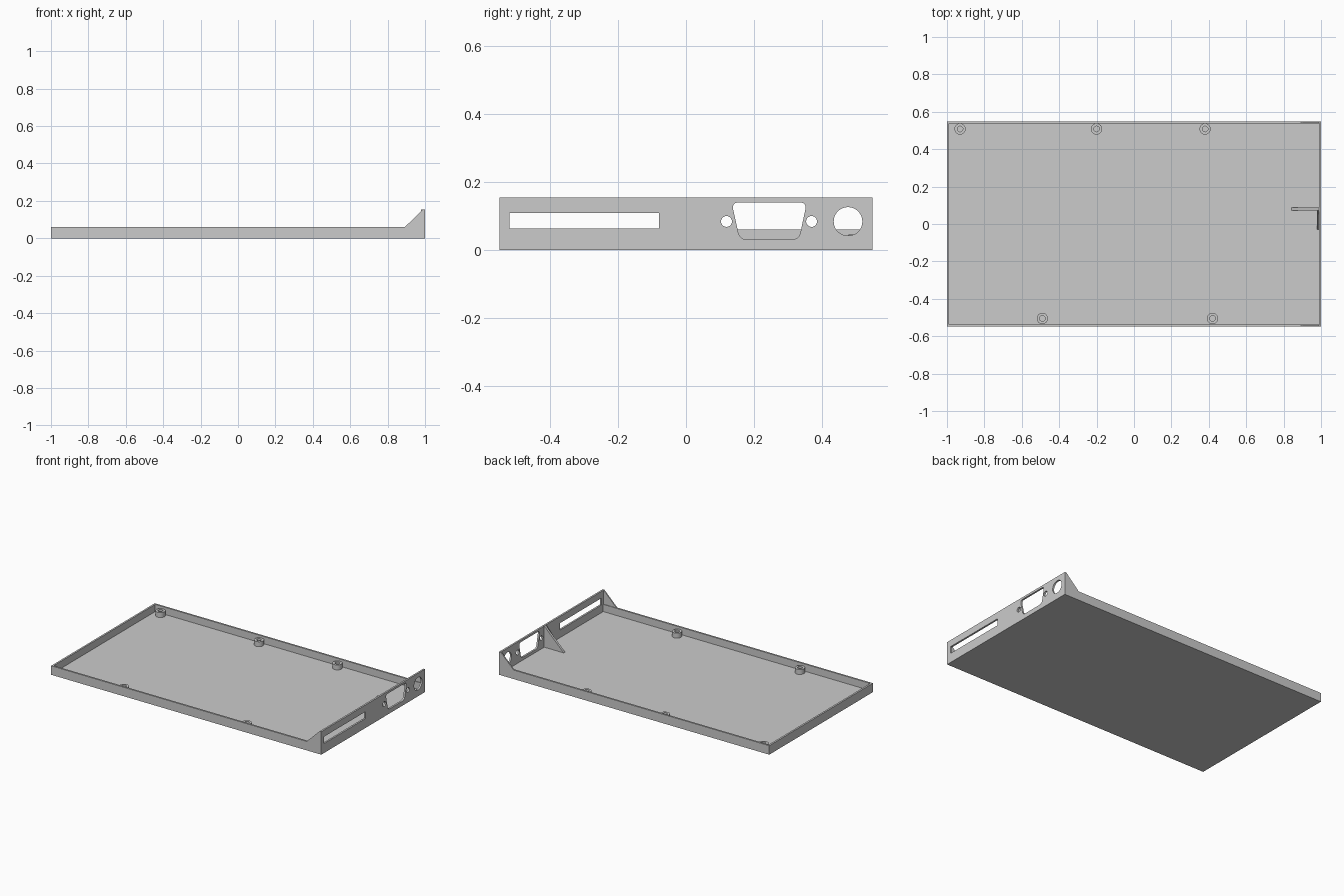
import bpy, bmesh, math
from mathutils import Matrix, Vector

if "Cube" in bpy.data.objects:
    bpy.data.objects.remove(bpy.data.objects["Cube"], do_unlink=True)

HX, HY = 1.0, 0.548           # half length, half width
WALL, FLOOR = 0.012, 0.012    # sheet thicknesses
RIM, TOP = 0.06, 0.154        # wall height, connector panel height

grey = bpy.data.materials.new("plain_grey")
grey.use_nodes = True
colour = (0.6, 0.6, 0.6, 1)
grey.diffuse_color = colour
grey.node_tree.nodes["Principled BSDF"].inputs["Base Color"].default_value = colour

# Profile planes: drawn in (x, y), (y, z) or (x, z), extruded along the third axis
AXES = {
    "xy": Matrix.Identity(3),
    "yz": Matrix(((0, 0, 1), (1, 0, 0), (0, 1, 0))),
    "xz": Matrix(((1, 0, 0), (0, 0, -1), (0, 1, 0))),
}


def plate(name, plane, start, end, *outlines):
    """Fill the outlines (inner ones become holes) and extrude from start to end."""
    curve = bpy.data.curves.new(name, "CURVE")
    curve.dimensions, curve.fill_mode = "2D", "BOTH"
    curve.extrude = abs(end - start) / 2
    for pts in outlines:
        spline = curve.splines.new("POLY")
        spline.points.add(len(pts) - 1)
        for p, (u, v) in zip(spline.points, pts):
            p.co = (u, v, 0, 1)
        spline.use_cyclic_u = True
    helper = bpy.data.objects.new(name + "_outline", curve)
    mesh = bpy.data.meshes.new_from_object(helper)
    bpy.data.objects.remove(helper)
    bpy.data.curves.remove(curve)
    middle = (start + end) / 2 * (-1 if plane == "xz" else 1)
    mesh.transform(AXES[plane].to_4x4() @ Matrix.Translation((0, 0, middle)))
    bm = bmesh.new()
    bm.from_mesh(mesh)
    bmesh.ops.remove_doubles(bm, verts=bm.verts, dist=1e-5)
    bmesh.ops.recalc_face_normals(bm, faces=bm.faces)
    bm.to_mesh(mesh)
    bm.free()
    mesh.name = name
    mesh.materials.clear()
    mesh.materials.append(grey)
    obj = bpy.data.objects.new(name, mesh)
    bpy.context.collection.objects.link(obj)
    bpy.ops.object.select_all(action="DESELECT")
    obj.select_set(True)
    bpy.context.view_layer.objects.active = obj
    bpy.ops.object.shade_smooth_by_angle(angle=math.radians(30))
    return obj


def rect(u0, v0, u1, v1):
    return [(u0, v0), (u1, v0), (u1, v1), (u0, v1)]


def circle(u, v, r, n=32):
    return [(u + r * math.cos(math.tau * i / n), v + r * math.sin(math.tau * i / n))
            for i in range(n)]


def rounded(corners, cut, steps=6):
    """Round each corner of a polygon."""
    pts = []
    for i, c in enumerate(corners):
        c = Vector(c)
        a = c + (Vector(corners[i - 1]) - c).normalized() * cut
        b = c + (Vector(corners[(i + 1) % len(corners)]) - c).normalized() * cut
        for k in range(steps + 1):
            t = k / steps
            pts.append(tuple(a * (1 - t) ** 2 + c * 2 * t * (1 - t) + b * t * t))
    return pts


# Tray floor and rim
plate("floor", "xy", 0, FLOOR, rect(-HX, -HY, HX - WALL, HY))
inner = HX - WALL
plate("rim_wall", "xy", FLOOR, RIM,
      [(inner, -HY), (inner, WALL - HY), (-inner, WALL - HY), (-inner, HY - WALL),
       (inner, HY - WALL), (inner, HY), (-HX, HY), (-HX, -HY)])

# Connector panel with its openings
d_shape = rounded([(0.158, 0.031), (0.332, 0.031), (0.355, 0.14), (0.134, 0.14)], 0.022)
plate("connector_panel", "yz", inner, HX,
      rect(-HY, 0, HY, TOP),
      rect(-0.518, 0.063, -0.079, 0.109),
      d_shape,
      circle(0.119, 0.084, 0.016),
      circle(0.369, 0.084, 0.016),
      circle(0.476, 0.084, 0.042, 48))

# Corner gussets rising from the side walls
for label, side in (("front", -1), ("back", 1)):
    plate(label + "_gusset", "xz", side * HY, side * (HY - 0.008),
          [(inner - 0.096, RIM), (inner, RIM), (inner, TOP)])

# Middle brace: a rib along the tray and a web against the panel
plate("brace_rib", "xz", 0.073, 0.088,
      [(0.843, FLOOR), (inner, FLOOR), (inner, TOP)])
plate("brace_web", "yz", inner - 0.01, inner,
      [(-0.03, FLOOR), (0.073, FLOOR), (0.073, TOP)])

# Screw posts
posts = [(-0.93, 0.508), (-0.2, 0.508), (0.38, 0.508), (-0.49, -0.505), (0.42, -0.505)]
for i, (x, y) in enumerate(posts):
    plate(f"screw_post_{i + 1}", "xy", FLOOR, 0.045,
          circle(x, y, 0.03), circle(x, y, 0.015, 24))
